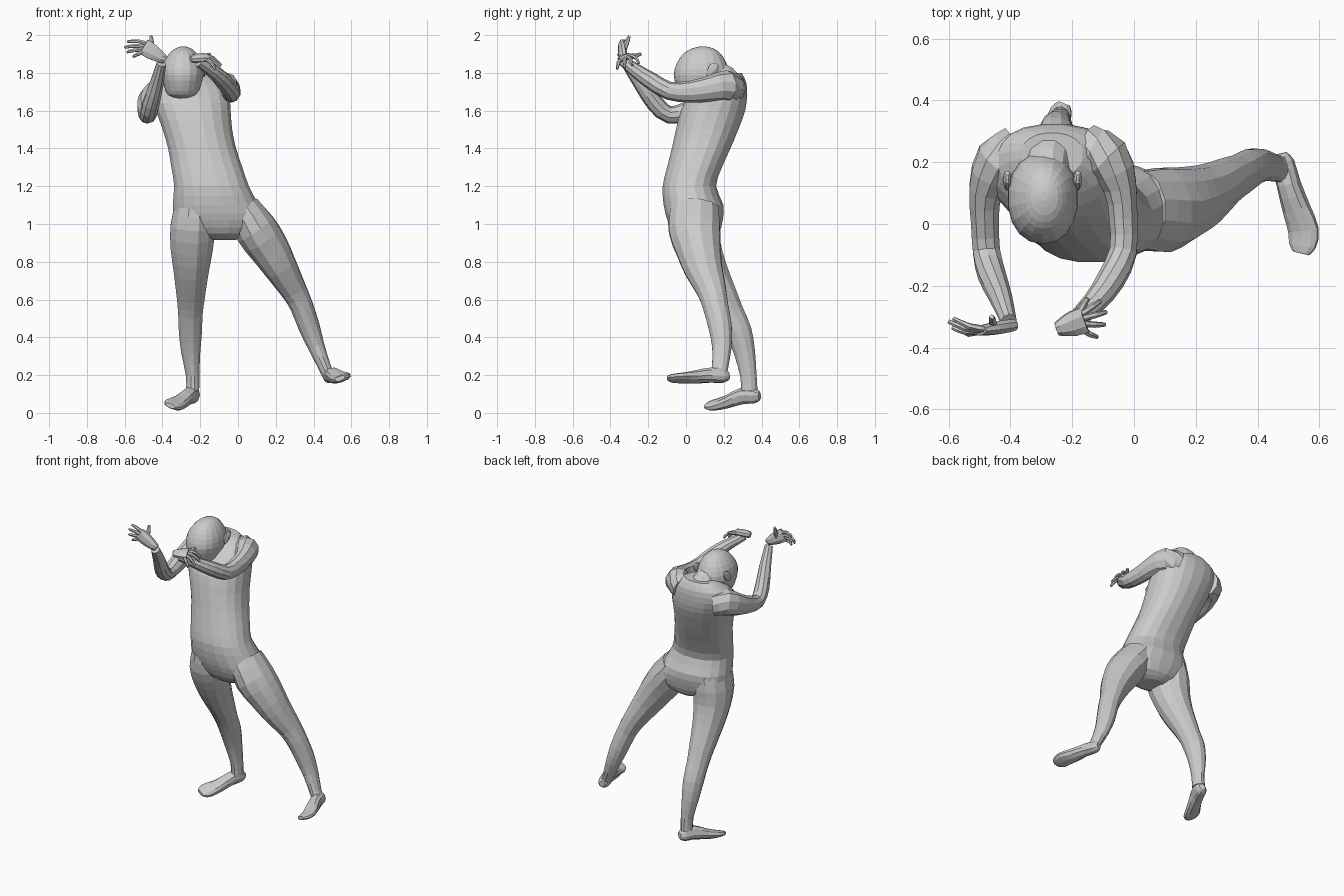
import bpy, bmesh, math
from mathutils import Vector


def smooth_path(secs, n):
    """Catmull-Rom interpolation of (x, y, z, half_width, half_depth) sections."""
    out = []
    for i in range(len(secs) - 1):
        p0, p1 = secs[max(i - 1, 0)], secs[i]
        p2, p3 = secs[i + 1], secs[min(i + 2, len(secs) - 1)]
        for k in range(n):
            t = k / n
            out.append([0.5 * (2 * b + (c - a) * t + (2 * a - 5 * b + 4 * c - d) * t * t
                               + (3 * b - a - 3 * c + d) * t ** 3)
                        for a, b, c, d in zip(p0, p1, p2, p3)])
    out.append(list(secs[-1]))
    return out


def loft(name, secs, sides=10, steps=2, width=(1, 0, 0), axis=None, power=2.0):
    """Closed tube through sections; rings follow the path unless axis is fixed."""
    secs = smooth_path(secs, steps)
    pts = [Vector(s[:3]) for s in secs]
    bm = bmesh.new()
    rings = []
    for i, s in enumerate(secs):
        t = Vector(axis) if axis else pts[min(i + 1, len(pts) - 1)] - pts[max(i - 1, 0)]
        t.normalize()
        w = Vector(width)
        w = (w - t * w.dot(t)).normalized()
        d = t.cross(w)
        ring = []
        for k in range(sides):
            a = 2 * math.pi * (k + 0.5) / sides
            c, sn = math.cos(a), math.sin(a)
            u = math.copysign(abs(c) ** (2 / power), c) * s[3]
            v = math.copysign(abs(sn) ** (2 / power), sn) * s[4]
            ring.append(bm.verts.new(pts[i] + w * u + d * v))
        rings.append(ring)
    for a, b in zip(rings, rings[1:]):
        for k in range(sides):
            j = (k + 1) % sides
            bm.faces.new((a[k], a[j], b[j], b[k]))
    bm.faces.new(rings[0][::-1])
    bm.faces.new(rings[-1])
    bmesh.ops.recalc_face_normals(bm, faces=bm.faces)
    me = bpy.data.meshes.new(name)
    bm.to_mesh(me)
    bm.free()
    ob = bpy.data.objects.new(name, me)
    bpy.context.collection.objects.link(ob)
    return ob


def hand(side, wrist, knuckle, across, tips, thumb):
    """Flat palm, four bent fingers and a thumb."""
    wr, kn, ac = Vector(wrist), Vector(knuckle), Vector(across)
    mid = wr.lerp(kn, 0.5)
    loft(side + "_palm", [(*wr.lerp(kn, -0.2), .022, .018), (*wr, .03, .022),
                          (*mid, .044, .022), (*kn, .046, .016)],
         sides=8, width=across)
    normal = (kn - wr).cross(ac).normalized()
    if normal.z < 0:
        normal = -normal
    for i, tip in enumerate(tips):
        root = kn + ac.normalized() * (0.036 - 0.024 * i)
        tip = Vector(tip)
        bend = root.lerp(tip, 0.5) + normal * 0.008
        loft(f"{side}_finger_{i + 1}", [(*root.lerp(mid, .3), .011, .011),
                                        (*bend, .0105, .0105), (*tip, .007, .007)],
             sides=6, width=across)
    base = mid - normal * 0.005
    th = Vector(thumb)
    loft(side + "_thumb", [(*base, .014, .014), (*base.lerp(th, .6), .013, .013),
                           (*th, .008, .008)], sides=6, width=(0, .3, 1))


# Torso from crotch to the base of the neck
loft("torso", [(-.085, .06, .915, .07, .07), (-.085, .055, .95, .17, .12),
               (-.095, .048, 1.02, .24, .148), (-.118, .04, 1.1, .23, .16),
               (-.14, .018, 1.2, .2, .143), (-.165, .045, 1.3, .19, .147),
               (-.19, .08, 1.4, .182, .157), (-.215, .112, 1.5, .186, .167),
               (-.237, .143, 1.6, .2, .172), (-.255, .17, 1.68, .21, .155),
               (-.262, .205, 1.75, .18, .115), (-.265, .225, 1.8, .1, .07)],
     sides=20, axis=(0, 0, 1), power=2.25)

# Neck and bowed head
loft("neck", [(-.265, .25, 1.7, .09, .08), (-.28, .2, 1.77, .075, .075),
              (-.29, .12, 1.81, .075, .075)], sides=12)
loft("head", [(-.295, .05, 1.665, .04, .04), (-.295, .055, 1.685, .078, .08),
              (-.295, .075, 1.73, .098, .125), (-.295, .083, 1.79, .114, .148),
              (-.295, .083, 1.85, .104, .132), (-.292, .085, 1.9, .075, .1),
              (-.29, .088, 1.928, .045, .06), (-.29, .09, 1.94, .012, .015)],
     sides=18, axis=(0, 0, 1), power=2.15)

# Ears
for side, x in (("left", -.182), ("right", -.41)):
    loft(side + "_ear", [(x, .165, 1.845, .008, .01), (x, .15, 1.83, .014, .028),
                         (x, .13, 1.805, .012, .022), (x, .115, 1.785, .006, .008)],
         sides=8)

# Arms raised forwards with bent elbows
loft("left_arm", [(-.15, .24, 1.71, .08, .085), (-.085, .21, 1.73, .08, .085),
                  (-.045, .12, 1.715, .056, .068), (-.035, .02, 1.7, .048, .058),
                  (-.035, -.09, 1.705, .046, .048), (-.075, -.18, 1.755, .046, .046),
                  (-.13, -.255, 1.805, .038, .038), (-.21, -.33, 1.86, .026, .028)],
     sides=10)
loft("right_arm", [(-.38, .24, 1.67, .08, .085), (-.44, .2, 1.67, .08, .085),
                   (-.48, .11, 1.63, .056, .068), (-.482, .01, 1.595, .048, .055),
                   (-.477, -.09, 1.578, .046, .046), (-.46, -.165, 1.64, .046, .047),
                   (-.43, -.24, 1.745, .037, .04), (-.405, -.315, 1.85, .026, .028)],
     sides=10)

# Hands bent at the wrist
hand("left", (-.235, -.335, 1.875), (-.16, -.31, 1.885), (0.1, 1, .3),
     [(-.11, -.25, 1.85), (-.09, -.285, 1.84), (-.095, -.325, 1.825), (-.12, -.365, 1.82)],
     (-.15, -.24, 1.9))
hand("right", (-.405, -.33, 1.88), (-.5, -.345, 1.94), (.5, .1, .85),
     [(-.585, -.305, 1.965), (-.6, -.315, 1.935), (-.588, -.335, 1.91), (-.555, -.345, 1.885)],
     (-.46, -.3, 1.995))

# Legs: the left one stretched out sideways
loft("left_leg", [(.02, .045, 1.08, .1, .13), (.095, .045, .97, .115, .14),
                  (.165, .065, .87, .107, .122), (.225, .09, .77, .09, .105),
                  (.295, .135, .65, .07, .08), (.335, .155, .57, .062, .07),
                  (.375, .18, .46, .058, .064), (.415, .19, .35, .046, .053),
                  (.46, .18, .24, .034, .044), (.485, .175, .19, .034, .044)], sides=12)
loft("right_leg", [(-.23, .04, 1.08, .11, .14), (-.24, .045, .98, .122, .143),
                   (-.245, .07, .87, .115, .122), (-.248, .12, .75, .095, .105),
                   (-.25, .19, .62, .077, .085), (-.252, .235, .53, .067, .074),
                   (-.252, .28, .43, .063, .071), (-.25, .31, .32, .052, .058),
                   (-.24, .33, .2, .037, .045), (-.24, .335, .12, .036, .045)], sides=12)

# Feet, heel to toe
loft("left_foot", [(.475, .228, .195, .018, .018), (.482, .2, .195, .035, .036),
                   (.5, .13, .2, .038, .04), (.525, .05, .19, .046, .032),
                   (.548, -.02, .185, .052, .022), (.545, -.07, .182, .046, .018),
                   (.54, -.095, .182, .028, .012)], sides=10, width=(1, 0, .35), power=2.4)
loft("right_foot", [(-.225, .39, .09, .018, .022), (-.235, .365, .09, .034, .04),
                    (-.26, .3, .09, .038, .045), (-.3, .22, .06, .044, .034),
                    (-.335, .16, .045, .052, .026), (-.35, .125, .04, .046, .019),
                    (-.358, .105, .038, .028, .012)],
     sides=10, width=(.9, -.4, -.4), power=2.4)
